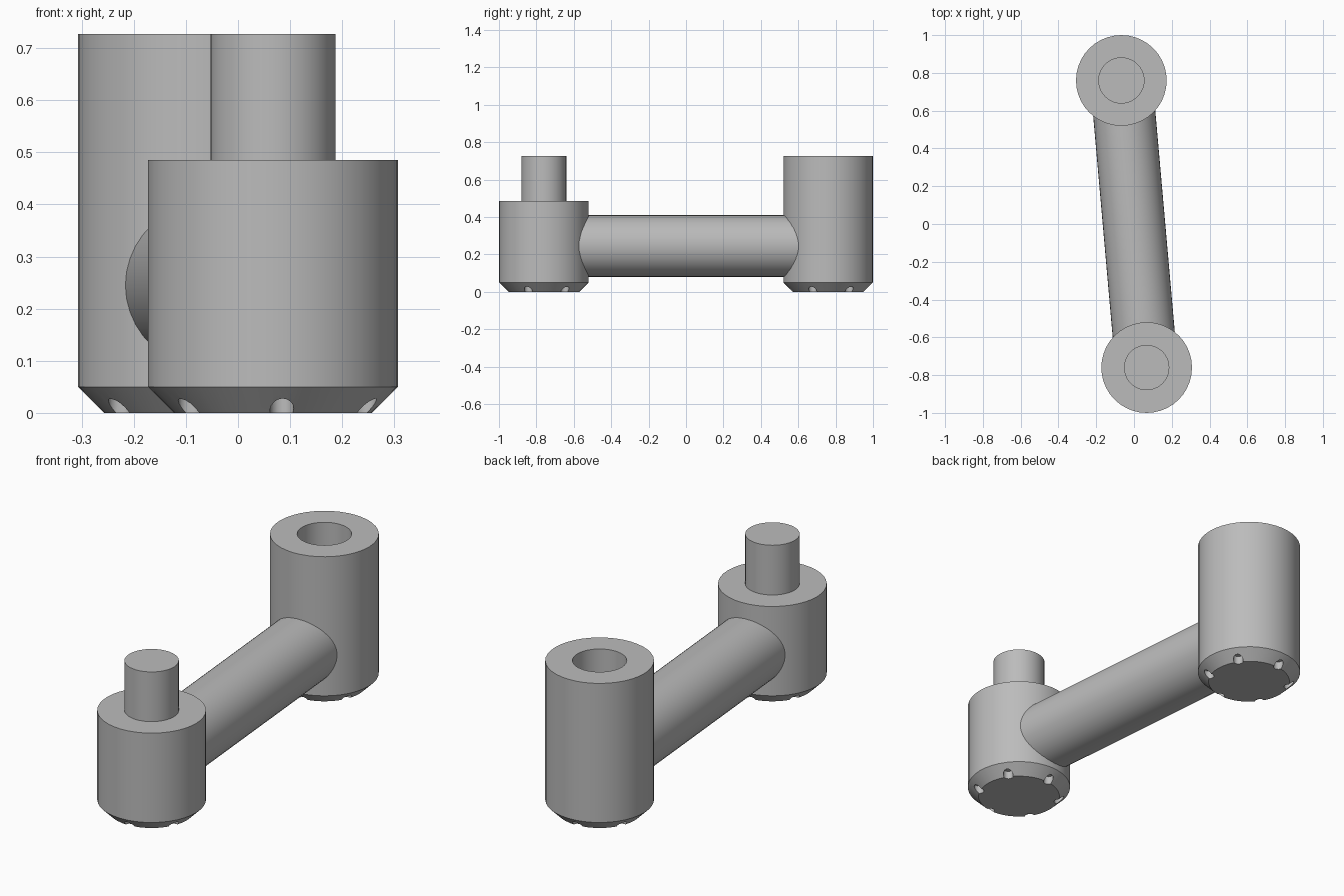
import bpy
import bmesh
from math import sin, cos, pi, atan2, hypot, radians
from mathutils import Vector

if "Cube" in bpy.data.objects:
    bpy.data.objects.remove(bpy.data.objects["Cube"], do_unlink=True)

SIDES = 40
R, PIN_R, ARM_R = 0.24, 0.12, 0.165
CHAMFER = 0.05
BODY_H, TOP = 0.485, 0.727
FRONT = Vector((0.067, -0.76, 0))
BACK = -FRONT
ARM_Z = 0.245
TILT = atan2(FRONT.x, -FRONT.y)

grey = bpy.data.materials.new("plain grey")
GREY = (0.5, 0.5, 0.5, 1)
grey.use_nodes = True
grey.diffuse_color = GREY
grey.node_tree.nodes["Principled BSDF"].inputs["Base Color"].default_value = GREY


def lathe(name, profile, location):
    """Revolve (radius, z) points; both ends close with flat caps."""
    bm = bmesh.new()
    rings = [[bm.verts.new((r * cos(2 * pi * i / SIDES), r * sin(2 * pi * i / SIDES), z))
              for i in range(SIDES)] for r, z in profile]
    for low, high in zip(rings, rings[1:]):
        for i in range(SIDES):
            j = (i + 1) % SIDES
            bm.faces.new((low[i], low[j], high[j], high[i]))
    bm.faces.new(rings[0][::-1])
    bm.faces.new(rings[-1])
    bmesh.ops.recalc_face_normals(bm, faces=bm.faces)
    mesh = bpy.data.meshes.new(name)
    bm.to_mesh(mesh)
    bm.free()
    mesh.materials.append(grey)
    obj = bpy.data.objects.new(name, mesh)
    obj.location = location
    bpy.context.collection.objects.link(obj)
    return obj


def activate(obj):
    bpy.ops.object.select_all(action='DESELECT')
    obj.select_set(True)
    bpy.context.view_layer.objects.active = obj


def smooth(obj):
    activate(obj)
    bpy.ops.object.shade_smooth_by_angle(angle=radians(30))


def cut_notches(post):
    """Six small round notches around the chamfered foot."""
    bpy.ops.object.select_all(action='DESELECT')
    cutters = []
    for k in range(6):
        a = TILT + k * pi / 3
        spot = post.location + Vector((sin(a), -cos(a), 0)) * 0.194
        bpy.ops.mesh.primitive_cylinder_add(vertices=16, radius=0.023, depth=0.08,
                                            location=spot)
        cutters.append(bpy.context.object)
    for c in cutters:
        c.select_set(True)
    bpy.ops.object.join()
    cutter = bpy.context.object
    cutter.name = "notch_cutter"
    cutter.hide_render = True
    cutter.data.materials.append(grey)
    activate(post)
    mod = post.modifiers.new("notches", 'BOOLEAN')
    mod.operation = 'DIFFERENCE'
    mod.solver = 'EXACT'
    mod.object = cutter
    bpy.ops.object.modifier_apply(modifier=mod.name)
    bpy.data.objects.remove(cutter, do_unlink=True)


# Front post with its pin, back post with the matching socket
foot = [(R - CHAMFER, 0), (R, CHAMFER)]
front_post = lathe("front_post_with_pin",
                   foot + [(R, BODY_H), (PIN_R, BODY_H), (PIN_R, TOP)], FRONT)
back_post = lathe("back_post_with_socket",
                  foot + [(R, TOP), (PIN_R, TOP), (PIN_R, BODY_H)], BACK)
for post in (front_post, back_post):
    cut_notches(post)
    smooth(post)

# Round arm joining the posts, its ends hidden inside them
half = hypot(FRONT.x, FRONT.y) - 0.12
arm = lathe("connecting_arm", [(ARM_R, -half), (ARM_R, half)], (0, 0, ARM_Z))
arm.rotation_euler = (pi / 2, 0, TILT)
smooth(arm)
